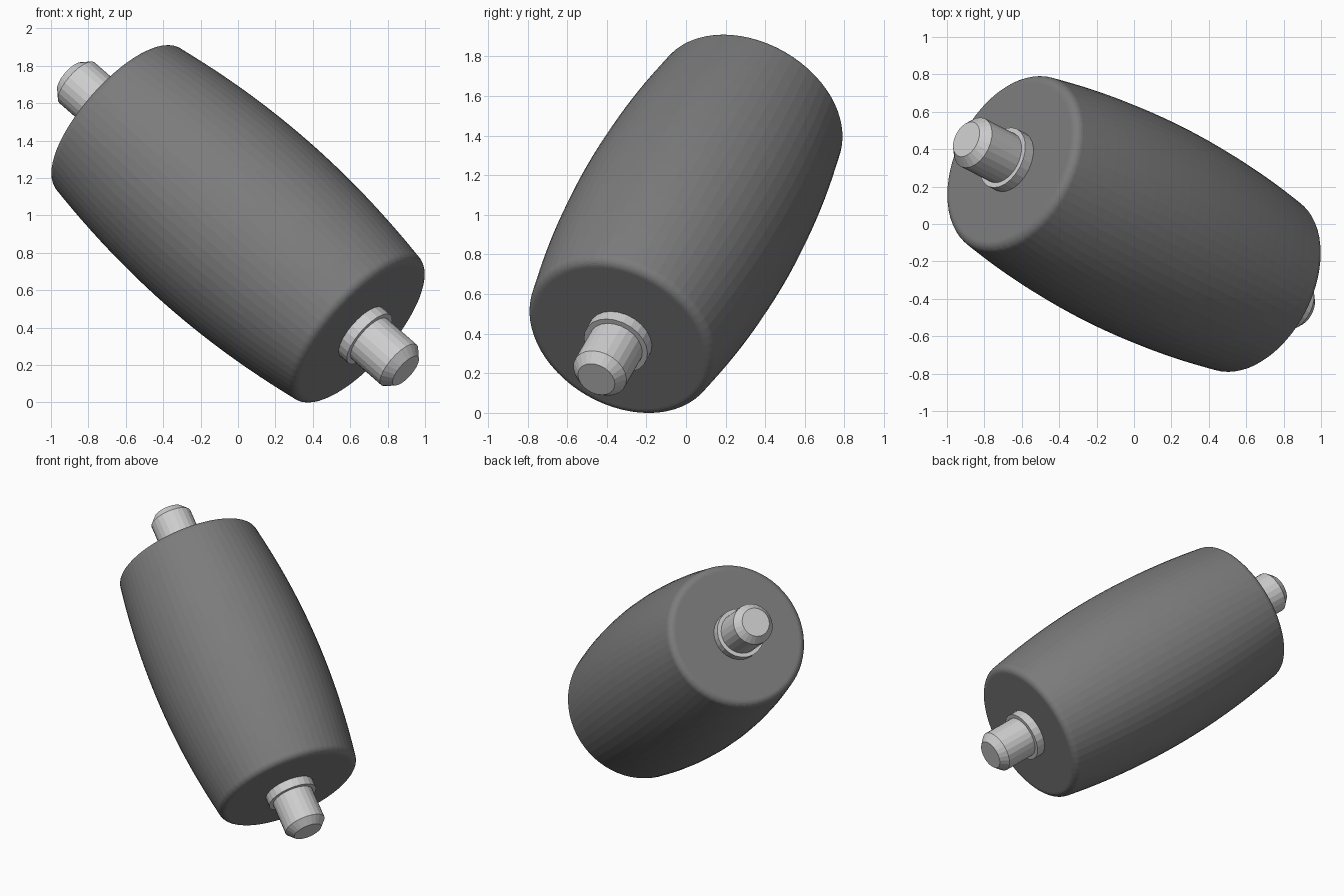
import bpy, bmesh, math
from mathutils import Vector

if "Cube" in bpy.data.objects:
    bpy.data.objects.remove(bpy.data.objects["Cube"])

AXIS = Vector((0.703, -0.355, -0.616))
CENTRE = Vector((0, 0, 0.955))


def material(name, value):
    mat = bpy.data.materials.new(name)
    mat.use_nodes = True
    colour = (value, value, value, 1)
    mat.diffuse_color = colour
    mat.node_tree.nodes["Principled BSDF"].inputs["Base Color"].default_value = colour
    return mat


def lathe(name, half, sides, mat):
    """Spin a half profile of (radius, distance), mirrored about the middle."""
    profile = [(r, -d) for r, d in half] + [(r, d) for r, d in reversed(half) if d > 0]
    bm = bmesh.new()
    rings = []
    for r, d in profile:
        ring = [bm.verts.new((r * math.cos(a), r * math.sin(a), d))
                for a in (math.tau * i / sides for i in range(sides))]
        rings.append(ring)
    for low, high in zip(rings, rings[1:]):
        for i in range(sides):
            j = (i + 1) % sides
            bm.faces.new((low[i], low[j], high[j], high[i]))
    bm.faces.new(rings[0][::-1])
    bm.faces.new(rings[-1])
    mesh = bpy.data.meshes.new(name)
    bm.to_mesh(mesh)
    bm.free()
    mesh.materials.append(mat)
    obj = bpy.data.objects.new(name, mesh)
    bpy.context.collection.objects.link(obj)
    obj.rotation_euler = AXIS.to_track_quat('Z', 'Y').to_euler()
    obj.location = CENTRE
    return obj


rubber = material("dark grey rubber", 0.2)
steel = material("light grey steel", 0.62)

# Barrel body: rounded rim followed by a gently bulging side
rim = [(0.455 + 0.05 * math.sin(a), 0.888 + 0.05 * math.cos(a))
       for a in (math.radians(80) * i / 6 for i in range(7))]
side = [(0.58 - 0.076 * (1 - i / 12) ** 2, 0.896 * (1 - i / 12)) for i in range(1, 13)]
lathe("roller_body", rim + side, 64, rubber)

# Axle with chamfered tips and a collar against each end face
lathe("axle", [(0.1, 1.275), (0.144, 1.225), (0.144, 1.0),
               (0.172, 1.0), (0.172, 0.92), (0.144, 0.92), (0.144, 0)], 24, steel)
